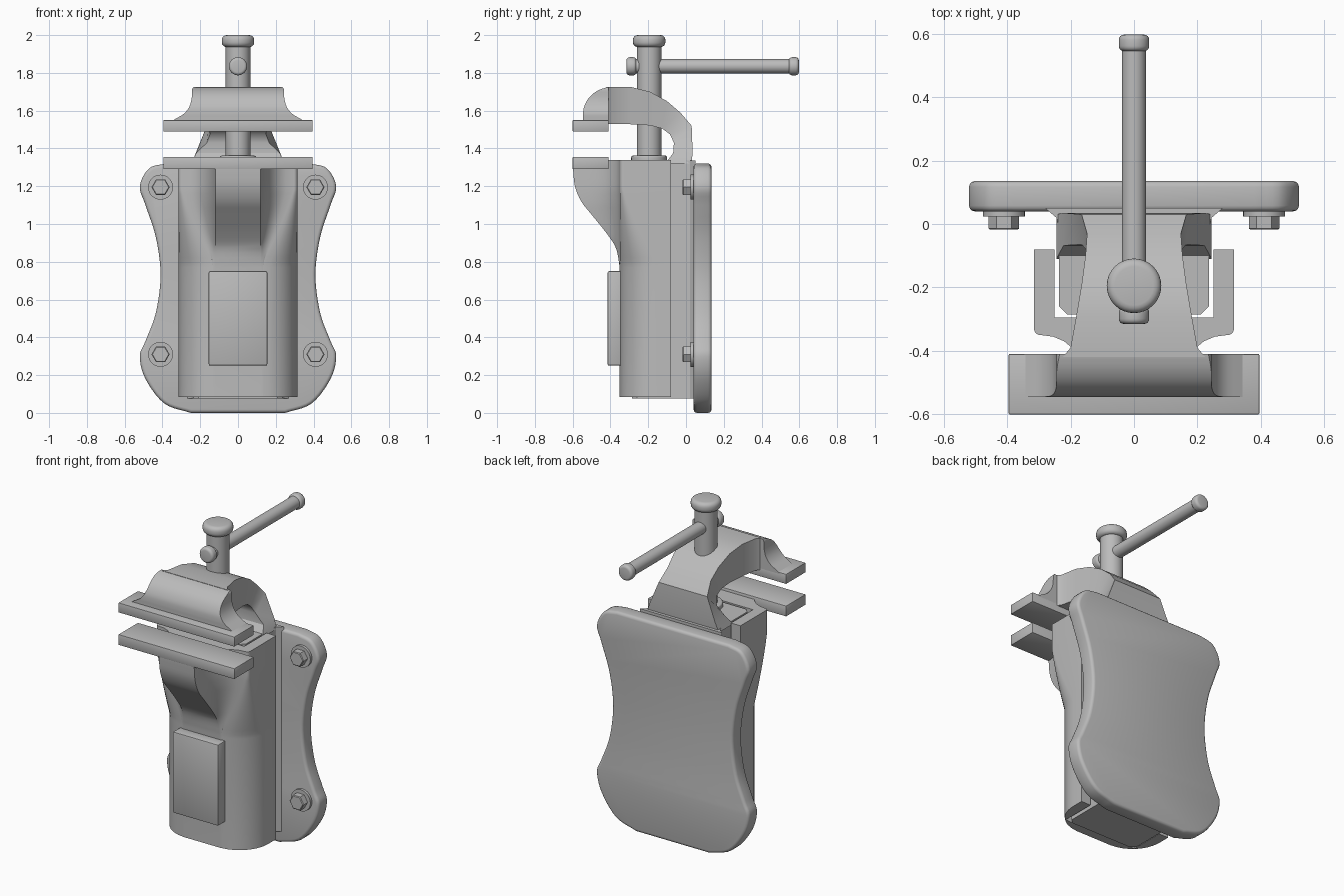
import bpy, bmesh, math
from mathutils import Vector

if "Cube" in bpy.data.objects:
    bpy.data.objects.remove(bpy.data.objects["Cube"])

GREY = (0.5, 0.5, 0.5, 1)
steel = bpy.data.materials.new("grey_steel")
steel.use_nodes = True
steel.diffuse_color = GREY
steel.node_tree.nodes["Principled BSDF"].inputs["Base Color"].default_value = GREY


def finish(name, bm, bevel=0, segments=2):
    """Clean normals, round the sharp edges and make the object."""
    bmesh.ops.recalc_face_normals(bm, faces=bm.faces)
    if bevel:
        sharp = [e for e in bm.edges if e.calc_face_angle(0) > math.radians(40)]
        bmesh.ops.bevel(bm, geom=sharp, offset=bevel, segments=segments,
                        profile=0.5, affect='EDGES', clamp_overlap=True)
    mesh = bpy.data.meshes.new(name)
    bm.to_mesh(mesh)
    bm.free()
    mesh.materials.append(steel)
    obj = bpy.data.objects.new(name, mesh)
    bpy.context.collection.objects.link(obj)
    bpy.ops.object.select_all(action='DESELECT')
    obj.select_set(True)
    bpy.context.view_layer.objects.active = obj
    bpy.ops.object.shade_smooth_by_angle(angle=math.radians(32))
    return obj


def loft(name, rings, bevel=0, segments=2):
    """Skin closed rings of equal length and cap both ends."""
    bm = bmesh.new()
    rows = [[bm.verts.new(p) for p in ring] for ring in rings]
    n = len(rows[0])
    for a, b in zip(rows, rows[1:]):
        for i in range(n):
            j = (i + 1) % n
            bm.faces.new((a[i], a[j], b[j], b[i]))
    bm.faces.new(rows[0])
    bm.faces.new(rows[-1])
    return finish(name, bm, bevel, segments)


def box(name, x, y, z, bevel=0):
    ring = [(-x, y[0]), (x, y[0]), (x, y[1]), (-x, y[1])]
    return loft(name, [[(px, py, h) for px, py in ring] for h in z], bevel)


def rod(name, base, axis, profile, sides=32):
    """Turned part: profile holds (distance along axis, radius)."""
    turn = Vector((0, 0, 1)).rotation_difference(Vector(axis))
    rings = []
    for h, r in profile:
        rings.append([Vector(base) + turn @ Vector((
            r * math.cos(math.tau * i / sides), r * math.sin(math.tau * i / sides), h))
            for i in range(sides)])
    return loft(name, rings)


def knob(start, end, r, lip):
    """Profile of a disc with rounded rims."""
    turns = [math.pi / 2 * i / 4 for i in range(5)]
    low = [(start + lip - lip * math.cos(a), r - lip + lip * math.sin(a)) for a in turns]
    return low + [(end - h + start, q) for h, q in reversed(low)]


def spline(points, steps=5):
    """Catmull-Rom curve through the points."""
    pts = [Vector(p) for p in points]
    pts = [2 * pts[0] - pts[1]] + pts + [2 * pts[-1] - pts[-2]]
    out = []
    for a, b, c, d in zip(pts, pts[1:], pts[2:], pts[3:]):
        for i in range(steps):
            t = i / steps
            out.append(b + 0.5 * t * (c - a + t * (2 * a - 5 * b + 4 * c - d
                                                   + t * (3 * (b - c) + d - a))))
    return out + [pts[-2]]


def mirrored(half):
    return [(p[0], p[1]) for p in half] + [(-p[0], p[1]) for p in reversed(half)]


# Waisted mounting plate
side = spline([(0.38, 1.32), (0.47, 1.295), (0.52, 1.2), (0.49, 1.1), (0.435, 0.93),
               (0.41, 0.73), (0.435, 0.53), (0.49, 0.38), (0.52, 0.3), (0.49, 0.18),
               (0.39, 0.05), (0.25, 0)])
loft("mounting_plate", [[(x, y, z) for x, z in mirrored(side)] for y in (0.04, 0.135)], 0.018, 3)

# Fixed slide rail with a flared foot against the plate
foot = [(0.21, -0.285), (0.236, -0.26), (0.236, -0.01), (0.245, 0.02), (0.28, 0.05)]
loft("slide_rail", [[(x, y, z) for x, y in mirrored(foot)] for z in (0.075, 1.335)])


# Sliding sleeve: U section, rounded front, growing forward into the lower jaw arm
def sleeve_ring(z, front):
    grow = min(max((z - 0.78) / 0.5, 0), 1)
    r = max(0.02, 0.195 * (1 - grow) ** 1.4)
    a, b, c = Vector((0.12, front)), Vector((0.145, -0.35)), Vector((0.315 - r, -0.35))
    half = []
    for i in range(8):
        t = i / 7
        half.append(a * (1 - t) ** 2 + b * 2 * t * (1 - t) + c * t * t)
    for i in range(1, 8):
        w = math.pi / 2 * i / 7
        half.append((0.315 - r + r * math.sin(w), -0.35 + r - r * math.cos(w)))
    half += [(0.315, -0.08), (0.25, -0.08), (0.25, -0.295)]
    return [(x, y, z) for x, y in mirrored(half)]


arm = spline([(0.77, -0.351), (0.87, -0.37), (0.95, -0.42), (1.05, -0.5),
              (1.12, -0.555), (1.2, -0.588), (1.29, -0.598)], 4)
loft("sliding_sleeve", [sleeve_ring(z, y) for z, y in
                        [(0.085, -0.351)] + [tuple(p) for p in arm] + [(1.338, -0.598)]])

# Raised panel on the sleeve front
box("front_panel", 0.155, (-0.415, -0.33), (0.25, 0.75), 0.008)

# Curved neck: each station holds outer point, inner point and half width
stations = [((0.03, 1.32), (-0.11, 1.32), 0.245),
            ((0.035, 1.38), (-0.068, 1.375), 0.222),
            ((0.03, 1.52), (-0.064, 1.43), 0.165),
            ((-0.03, 1.59), (-0.085, 1.475), 0.148),
            ((-0.1, 1.65), (-0.125, 1.505), 0.153),
            ((-0.19, 1.7), (-0.19, 1.522), 0.165),
            ((-0.29, 1.725), (-0.29, 1.528), 0.182),
            ((-0.39, 1.725), (-0.39, 1.53), 0.2),
            ((-0.42, 1.725), (-0.42, 1.53), 0.225)]
loft("curved_neck", [[(-w, *o), (w, *o), (w, *i), (-w, *i)] for o, i, w in stations])

# Upper jaw head: rounded front, ends flaring down to the jaw
head = spline([(1.54, -0.545, 0.36), (1.56, -0.545, 0.325), (1.585, -0.545, 0.285),
               (1.62, -0.54, 0.258), (1.66, -0.52, 0.246), (1.69, -0.492, 0.244),
               (1.712, -0.455, 0.243), (1.725, -0.413, 0.235)], 3)
loft("upper_jaw_head", [[(-w, y, z), (w, y, z), (w, -0.41, z), (-w, -0.41, z)]
                        for z, y, w in head])

# Jaw bars
for name, heights in (("upper_jaw", (1.49, 1.55)), ("lower_jaw", (1.29, 1.355))):
    box(name, 0.395, (-0.6, -0.41), heights, 0.003)

# Screw, its collar and cap
rod("screw", (0, -0.195, 0), (0, 0, 1), [(1.3, 0.065), (1.95, 0.065)])
rod("screw_collar", (0, -0.195, 0), (0, 0, 1), knob(1.3, 1.362, 0.095, 0.01))
rod("screw_cap", (0, -0.195, 0), (0, 0, 1), knob(1.937, 2.0, 0.086, 0.025))

# Turning handle with end knobs
rod("handle", (0, 0, 1.835), (0, 1, 0), [(-0.3, 0.038), (0.57, 0.038)])
for name, start in (("handle_front_knob", -0.315), ("handle_back_knob", 0.545)):
    rod(name, (0, 0, 1.835), (0, 1, 0), knob(start, start + 0.052, 0.048, 0.016))

# Mounting bolts with washers
for sx, sname in ((1, "left"), (-1, "right")):
    for z, zname in ((1.195, "upper"), (0.31, "lower")):
        base = (sx * 0.41, 0.05, z)
        rod(f"{zname}_{sname}_washer", base, (0, -1, 0), [(0, 0.066), (0.026, 0.066)])
        rod(f"{zname}_{sname}_bolt", base, (0, -1, 0),
            [(0, 0.048), (0.064, 0.048), (0.068, 0.043)], 6)
